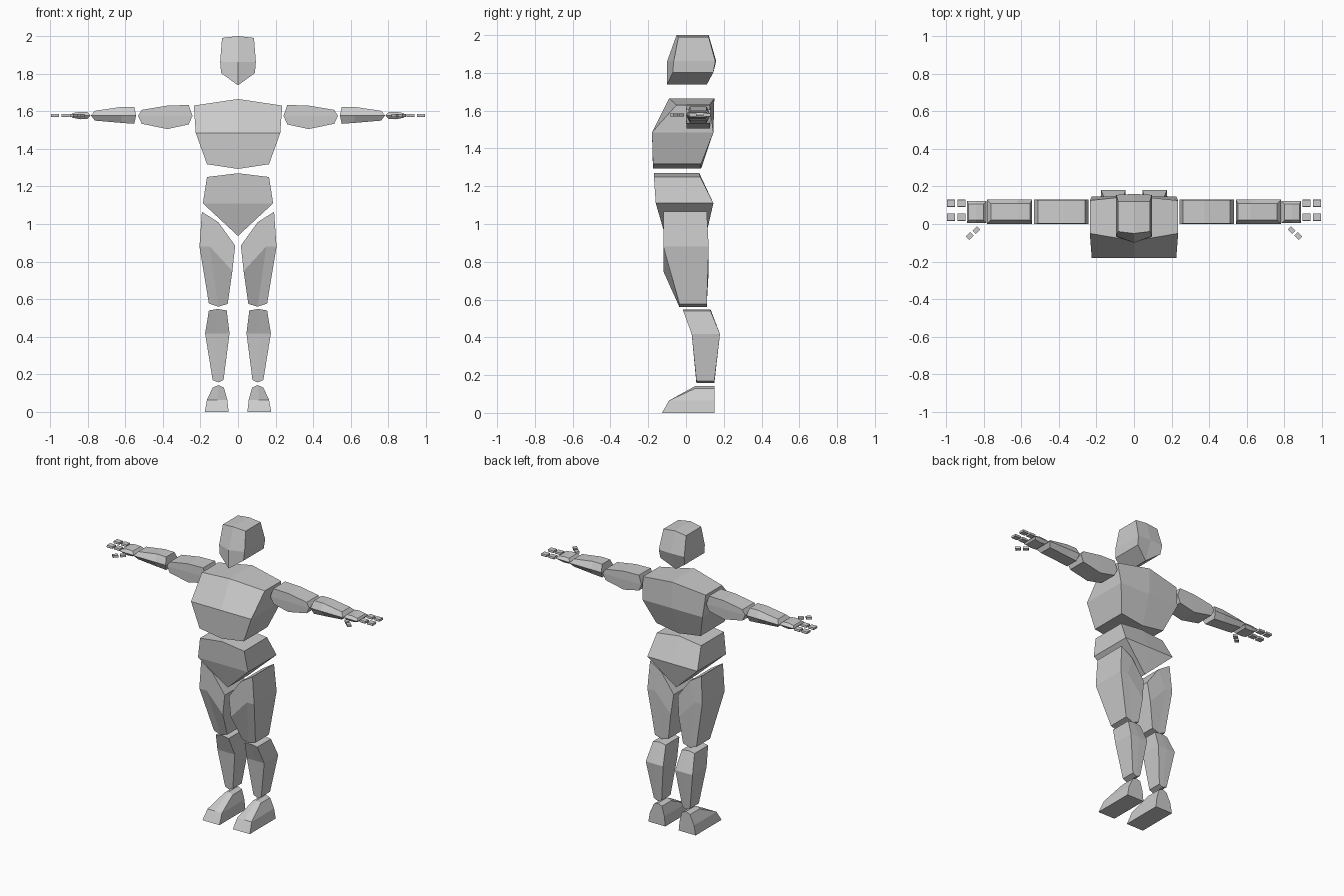
import bpy, bmesh, math

grey = bpy.data.materials.new("light_grey")
grey.diffuse_color = (0.6, 0.6, 0.6, 1)


def loft(name, rings):
    """Skin six-point rings; end caps are split into two quads along the middle column."""
    bm = bmesh.new()
    rows = [[bm.verts.new(p) for p in ring] for ring in rings]
    for a, b in zip(rows, rows[1:]):
        for i in range(6):
            j = (i + 1) % 6
            bm.faces.new((a[i], a[j], b[j], b[i]))
    for r in (rows[0], rows[-1]):
        bm.faces.new((r[0], r[1], r[4], r[5]))
        bm.faces.new((r[1], r[2], r[3], r[4]))
    bmesh.ops.recalc_face_normals(bm, faces=bm.faces)
    mesh = bpy.data.meshes.new(name)
    bm.to_mesh(mesh)
    bm.free()
    mesh.materials.append(grey)
    obj = bpy.data.objects.new(name, mesh)
    bpy.context.collection.objects.link(obj)
    return obj


def body(name, levels):
    """Centred part. Level: half width, side (front, back, z), centre (front, back, z)."""
    loft(name, [[(-w, f, z), (0, cf, cz), (w, f, z), (w, b, z), (0, cb, cz), (-w, b, z)]
                for w, (f, b, z), (cf, cb, cz) in levels])


def pair(name, rings):
    for side, s in (("right", 1), ("left", -1)):
        loft(f"{side}_{name}", [[(s * x, y, z) for x, y, z in r] for r in rings])


def leg(name, levels):
    """Level: front y, back y, then (x, z) for the inner, middle and outer columns."""
    pair(name, [[(x, f, z) for x, z in cols] + [(x, b, z) for x, z in reversed(cols)]
                for f, b, *cols in levels])


def arm(name, sections, y0, y1, bevel, zm):
    """Section: edge x, middle x, bottom z, top z; the edges are inset by bevel."""
    pair(name, [[(x, y0 + bevel, zb), (xm, y0, zm), (x, y0 + bevel, zt),
                 (x, y1 - bevel, zt), (xm, y1, zm), (x, y1 - bevel, zb)]
                for x, xm, zb, zt in sections])


# Head and trunk
body("head", [(0.085, (-0.04, 0.12, 1.99), (-0.05, 0.12, 2.0)),
              (0.095, (-0.065, 0.155, 1.862), (-0.10, 0.16, 1.862)),
              (0.09, (-0.07, 0.145, 1.803), (-0.10, 0.11, 1.738))])
body("chest", [(0.235, (-0.05, 0.125, 1.63), (-0.09, 0.15, 1.665)),
               (0.225, (-0.18, 0.145, 1.485), (-0.18, 0.145, 1.485)),
               (0.165, (-0.175, 0.08, 1.318), (-0.175, 0.08, 1.293))])
body("pelvis", [(0.165, (-0.17, 0.075, 1.25), (-0.17, 0.07, 1.27)),
                (0.187, (-0.16, 0.145, 1.11), (-0.16, 0.145, 1.11)),
                (0.004, (-0.11, 0.105, 0.94), (-0.11, 0.105, 0.937))])

# Legs
leg("thigh", [(-0.12, 0.11, (0.015, 0.885), (0.105, 1.01), (0.192, 1.065)),
              (-0.12, 0.12, (0.03, 0.75), (0.15, 0.88), (0.205, 0.88)),
              (-0.035, 0.11, (0.055, 0.575), (0.105, 0.56), (0.155, 0.577))])
leg("shin", [(-0.015, 0.13, (0.06, 0.54), (0.107, 0.548), (0.155, 0.54)),
             (0.03, 0.18, (0.045, 0.418), (0.11, 0.418), (0.175, 0.418)),
             (0.055, 0.15, (0.077, 0.17), (0.105, 0.157), (0.135, 0.17))])
leg("foot", [(0.05, 0.15, (0.075, 0.13), (0.105, 0.143), (0.135, 0.13)),
             (-0.09, 0.15, (0.057, 0.065), (0.11, 0.065), (0.165, 0.065)),
             (-0.127, 0.15, (0.05, 0), (0.11, 0), (0.177, 0))])

# Arms and hands
arm("upper_arm", [(0.262, 0.242, 1.53, 1.633), (0.375, 0.375, 1.505, 1.63),
                  (0.512, 0.532, 1.533, 1.607)], 0.0, 0.13, 0.002, 1.575)
arm("forearm", [(0.552, 0.542, 1.533, 1.622), (0.62, 0.62, 1.538, 1.623),
                (0.762, 0.782, 1.55, 1.602)], 0.0, 0.13, 0.022, 1.577)
arm("palm", [(0.8, 0.785, 1.56, 1.595), (0.84, 0.84, 1.557, 1.597),
             (0.88, 0.888, 1.565, 1.59)], 0.005, 0.122, 0.015, 1.577)
for finger, y in (("front", 0.037), ("back", 0.11)):
    for joint, x in (("base", 0.897), ("tip", 0.952)):
        arm(f"{finger}_finger_{joint}",
            [(x + d, x + d, 1.57, 1.584) for d in (0.0, 0.021, 0.042)],
            y - 0.02, y + 0.02, 0.002, 1.577)

# Thumbs, turned diagonally forward
for joint, cx, cy in (("base", 0.838, -0.032), ("tip", 0.873, -0.064)):
    a = math.radians(-45)
    rings = []
    for u in (-0.017, 0, 0.017):
        ring = [(-0.013, 1.57), (-0.013, 1.577), (-0.013, 1.584),
                (0.013, 1.584), (0.013, 1.577), (0.013, 1.57)]
        rings.append([(cx + u * math.cos(a) - v * math.sin(a),
                       cy + u * math.sin(a) + v * math.cos(a), z) for v, z in ring])
    pair(f"thumb_{joint}", rings)
